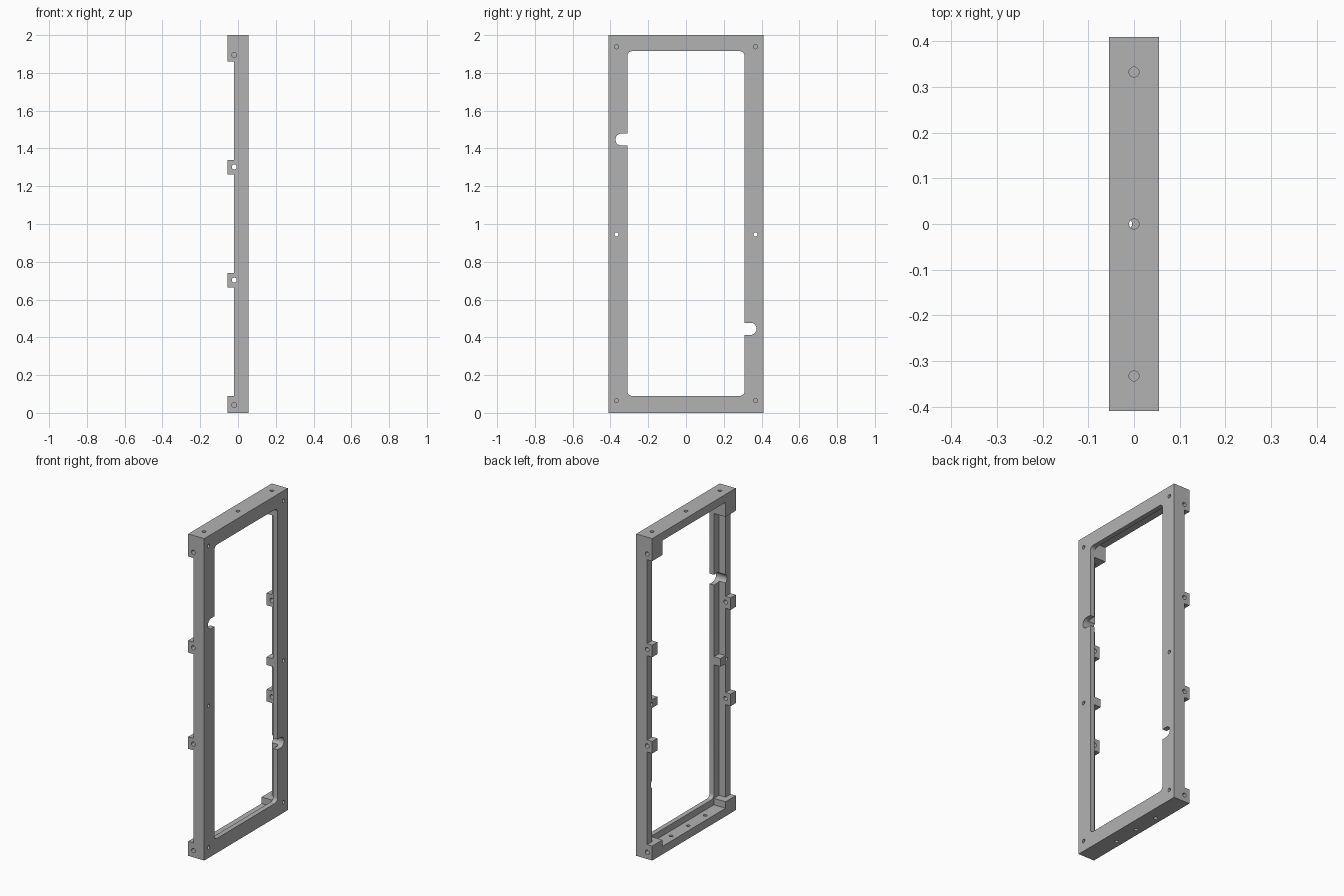
import bpy, bmesh
from mathutils import Matrix, Vector

cube = bpy.data.objects.get("Cube")
if cube:
    bpy.data.objects.remove(cube, do_unlink=True)

grey = bpy.data.materials.new("neutral_grey")
grey.use_nodes = True
COLOUR = (0.45, 0.45, 0.45, 1)
grey.diffuse_color = COLOUR
grey.node_tree.nodes["Principled BSDF"].inputs["Base Color"].default_value = COLOUR


def box(name, lo, hi, round_radius=0):
    """Box between two corners; optionally round the edges along x."""
    lo, hi = Vector(lo), Vector(hi)
    bm = bmesh.new()
    bmesh.ops.create_cube(bm, size=1, matrix=Matrix.Translation((lo + hi) / 2)
                          @ Matrix.Diagonal((*(hi - lo), 1)))
    if round_radius:
        edges = [e for e in bm.edges
                 if abs((e.verts[0].co - e.verts[1].co).normalized().x) > 0.9]
        bmesh.ops.bevel(bm, geom=edges, offset=round_radius, segments=8,
                        profile=0.5, affect='EDGES')
    return finish(name, bm)


def rod(name, start, end, radius):
    """Round hole cutter from start to end."""
    start, end = Vector(start), Vector(end)
    axis = end - start
    bm = bmesh.new()
    turn = axis.to_track_quat('Z', 'Y').to_matrix().to_4x4()
    bmesh.ops.create_cone(bm, cap_ends=True, segments=24, radius1=radius,
                          radius2=radius, depth=axis.length,
                          matrix=Matrix.Translation((start + end) / 2) @ turn)
    return finish(name, bm)


def finish(name, bm):
    mesh = bpy.data.meshes.new(name)
    bm.to_mesh(mesh)
    bm.free()
    mesh.materials.append(grey)
    obj = bpy.data.objects.new(name, mesh)
    bpy.context.collection.objects.link(obj)
    return obj


def cut(cutter):
    """Subtract a cutter from the frame and discard it."""
    cutter.hide_render = True
    mod = frame.modifiers.new("cut", 'BOOLEAN')
    mod.operation = 'DIFFERENCE'
    mod.solver = 'EXACT'
    mod.object = cutter
    bpy.ops.object.modifier_apply(modifier=mod.name)
    bpy.data.objects.remove(cutter, do_unlink=True)


X, Y, TOP = 0.055, 0.41, 2.0      # outer half sizes and height
WALL, LIP = 0.36, 0.31            # inner wall and window edge in y
BACK, PLATE = -0.02, 0.025        # side wall edge and rear of face plate
LOW, HIGH = 0.09, 1.86            # corner block limits

frame = box("mounting_frame", (-X, -Y, 0), (X, Y, TOP))
bpy.context.view_layer.objects.active = frame
frame.select_set(True)

# Rounded window through the face plate
cut(box("window", (-0.1, -LIP, LOW), (0.1, LIP, 1.915), 0.025))

# Pocket behind the plate, leaving corner blocks and middle bosses
cut(box("pocket", (-0.1, -LIP, 0.05), (PLATE, LIP, 1.95)))
for z0, z1 in ((LOW, 0.92), (0.97, HIGH)):
    cut(box("side_pocket", (-0.1, -WALL, z0), (PLATE, WALL, z1)))

# Rear side edges set back between the tabs
for z0, z1 in ((LOW, 0.665), (0.74, 1.263), (1.338, HIGH)):
    cut(box("edge_recess", (-0.1, -0.5, z0), (BACK, 0.5, z1)))

# Cable slots with a rounded end, one on each side
for side, z in ((-1, 1.447), (1, 0.445)):
    ys = sorted((side * 0.373, side * 0.25))
    cut(box("cable_slot", (-0.1, ys[0], z - 0.032), (0.1, ys[1], z + 0.032), 0.031))

for side in (-1, 1):
    # Face screw holes: blind at the corners, through at the bosses
    for z, end in ((0.065, 0), (0.945, -0.1), (1.938, 0)):
        cut(rod("face_hole", (0.1, side * 0.368, z), (end, side * 0.368, z), 0.011))
    # Side holes through tabs, blind in the corner blocks
    for z, depth in ((0.042, 0.06), (0.703, 0.1), (1.302, 0.1), (1.895, 0.06)):
        cut(rod("tab_hole", (BACK, side * 0.5, z),
                (BACK, side * (Y - depth), z), 0.013))

# Top and bottom holes
for i in (-1, 0, 1):
    cut(rod("top_hole", (0, i * 0.333, 2.1), (0, i * 0.333, 1.93), 0.011))
    cut(rod("bottom_hole", (-0.015, i * 0.167, -0.1), (-0.015, i * 0.167, 0.07), 0.011))

bpy.ops.object.shade_smooth_by_angle(angle=0.6)
